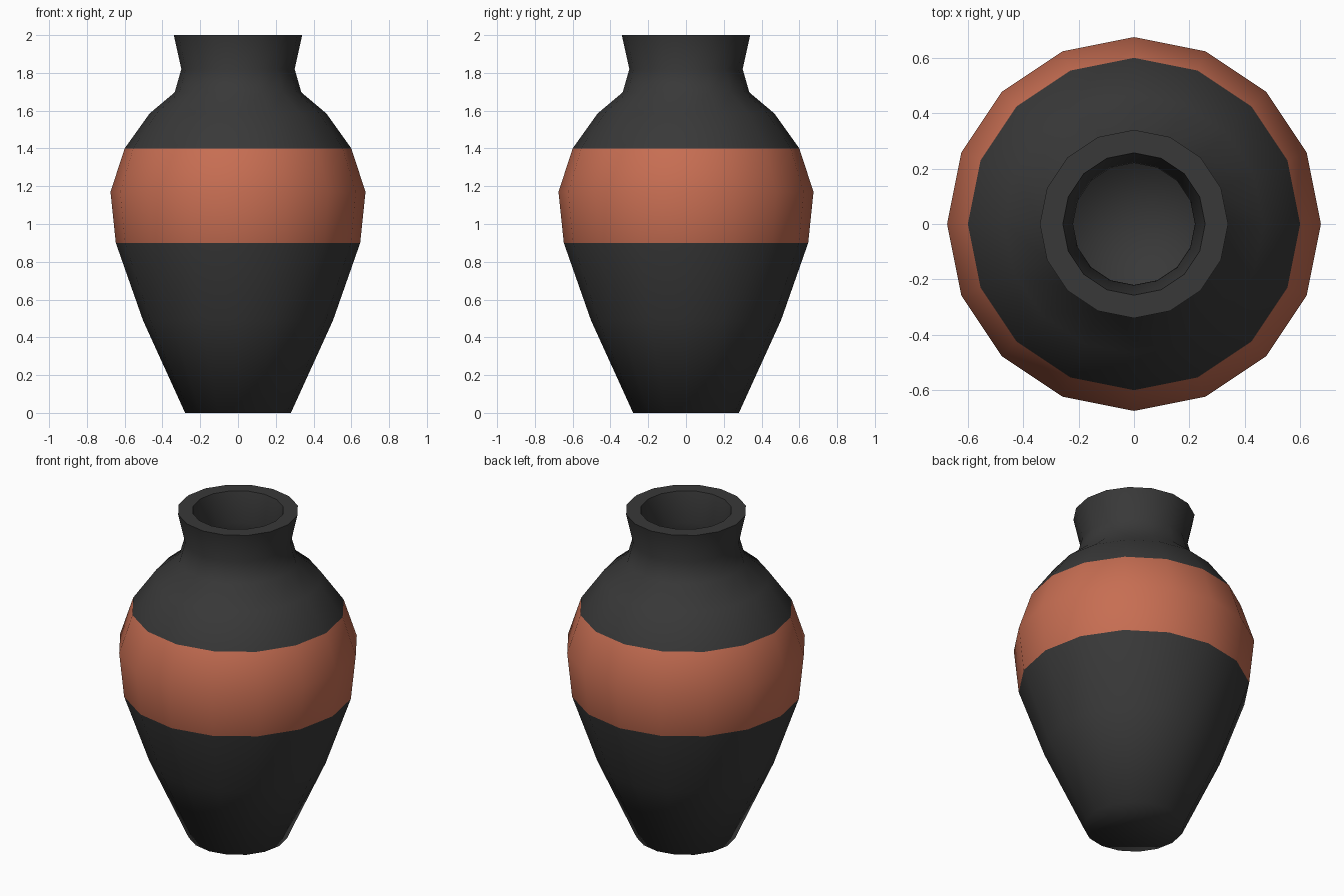
import bpy, bmesh, math

if "Cube" in bpy.data.objects:
    bpy.data.objects.remove(bpy.data.objects["Cube"])

SIDES = 16

def material(name, col):
    m = bpy.data.materials.new(name)
    m.diffuse_color = (*col, 1)
    m.use_nodes = True
    m.node_tree.nodes["Principled BSDF"].inputs["Base Color"].default_value = m.diffuse_color
    return m

# Profile (radius, height): outside from foot to lip, then inside back down
outer = [(0.28, 0), (0.503, 0.49), (0.647, 0.90), (0.675, 1.17), (0.60, 1.40),
         (0.468, 1.585), (0.335, 1.697), (0.30, 1.82), (0.34, 2.0)]
inner = [(0.257, 2.0), (0.22, 1.82), (0.26, 1.65), (0.41, 1.52), (0.525, 1.36),
         (0.595, 1.17), (0.567, 0.91), (0.43, 0.52), (0.21, 0.06)]

bm = bmesh.new()
rings = []
for r, z in outer + inner:
    rings.append([bm.verts.new((r * math.cos(2 * math.pi * i / SIDES),
                                r * math.sin(2 * math.pi * i / SIDES), z))
                  for i in range(SIDES)])

# Walls and lip; the painted band is the outer wall between 0.90 and 1.40
for k in range(len(rings) - 1):
    a, b = rings[k], rings[k + 1]
    for i in range(SIDES):
        j = (i + 1) % SIDES
        f = bm.faces.new((a[i], a[j], b[j], b[i]))
        z = f.calc_center_median().z
        f.material_index = 1 if k < len(outer) - 1 and 0.9 < z < 1.4 else 0

# Underside and inner floor
bm.faces.new(rings[0][::-1])
c = bm.verts.new((0, 0, 0.06))
for i in range(SIDES):
    bm.faces.new((rings[-1][i], rings[-1][(i + 1) % SIDES], c))

mesh = bpy.data.meshes.new("vase")
bm.to_mesh(mesh)
bm.free()
mesh.materials.append(material("charcoal black", (0.04, 0.04, 0.04)))
mesh.materials.append(material("terracotta", (0.57, 0.155, 0.085)))
vase = bpy.data.objects.new("vase", mesh)
bpy.context.collection.objects.link(vase)

# Smooth walls, crisp lip and foot
bpy.context.view_layer.objects.active = vase
vase.select_set(True)
bpy.ops.object.shade_smooth_by_angle(angle=math.radians(70))
